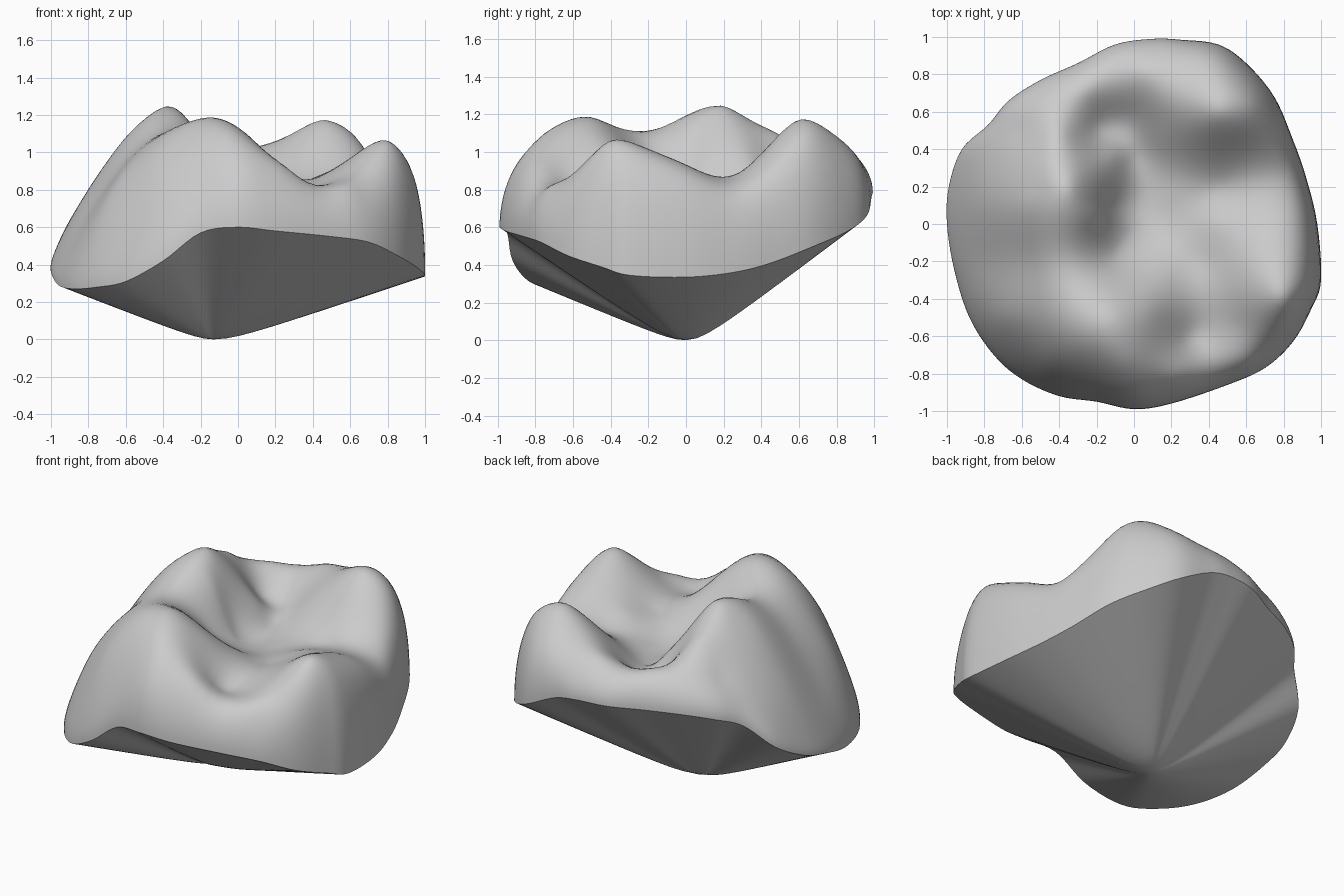
import bpy, bmesh, math

if "Cube" in bpy.data.objects:
    bpy.data.objects.remove(bpy.data.objects["Cube"])

# Margin loop, counter-clockwise: x, y, margin height, shoulder height above it
MARGIN = [
    (.98, 0, .335, .87), (.92, .25, .36, .80), (.85, .45, .41, .86), (.75, .68, .50, .95),
    (.60, .86, .58, .98), (.45, .96, .66, .98), (.25, .985, .76, .95), (.10, .99, .79, .93),
    (-.10, .96, .79, .92), (-.30, .86, .78, .93), (-.50, .77, .77, .91), (-.67, .66, .74, .87),
    (-.78, .53, .68, .80), (-.92, .40, .53, .65), (-.99, .20, .42, .52), (-1, 0, .36, .45),
    (-.96, -.25, .29, .42), (-.88, -.50, .27, .42), (-.75, -.70, .28, .45), (-.60, -.83, .31, .50),
    (-.40, -.92, .42, .62), (-.20, -.95, .57, .78), (0, -.99, .60, .86), (.20, -.96, .58, .82),
    (.50, -.86, .55, .76), (.70, -.77, .52, .76), (.85, -.63, .45, .85), (.95, -.45, .39, .96),
    (1, -.30, .345, .92)]

# Cusps, ridges, grooves and pits on the chewing surface: x, y, z
RELIEF = [
    (-.35, .20, 1.24), (-.50, .20, 1.17), (-.40, .48, 1.10), (-.12, -.50, 1.18),
    (-.05, -.75, 1.10), (-.30, -.20, 1.10), (-.60, -.20, .96), (-.80, -.20, .68),
    (-.60, .10, 1.08), (-.80, .10, .80), (-.75, .35, .85), (-.60, .50, .95),
    (-.20, .05, 1.08), (-.10, .10, .88), (-.10, -.15, .92), (-.12, .35, .92),
    (-.20, .50, .88), (-.05, .55, .84), (-.25, .72, .98), (.05, .82, 1.02),
    (0, .35, .80), (.15, .45, .90), (.15, .65, 1.02), (.45, .60, 1.17),
    (.30, .75, 1.09), (.65, .65, 1.08), (.65, .40, .95), (.40, .40, .98),
    (.45, .20, .84), (.80, .28, .83), (.20, .15, .80), (.10, -.05, .80),
    (.45, 0, .88), (.80, 0, .93), (.35, -.20, .84), (.80, -.40, 1.07),
    (.60, -.30, .97), (.55, -.55, .87), (.60, -.75, .82), (.30, -.60, .83),
    (.25, -.80, .93), (.10, -.45, 1.03), (.15, -.25, .90), (-.45, -.50, 1.05),
    (-.70, -.50, .75), (-.45, -.75, .85), (.30, -.45, .86)]


def kernel(ax, ay, bx, by):
    d = (ax - bx) ** 2 + (ay - by) ** 2
    return d * math.log(d) if d > 1e-12 else 0.0


def fit_surface(pts):
    """Thin-plate surface through the points; returns a height function."""
    n = len(pts)
    rows = [[kernel(*p[:2], *q[:2]) for q in pts] + [1, p[0], p[1], p[2]] for p in pts]
    for k in range(3):
        rows.append([(1, q[0], q[1])[k] for q in pts] + [0, 0, 0, 0])
    size = n + 3
    for i in range(size):
        best = max(range(i, size), key=lambda r: abs(rows[r][i]))
        rows[i], rows[best] = rows[best], rows[i]
        for r in range(i + 1, size):
            f = rows[r][i] / rows[i][i]
            if f:
                rows[r] = [a - f * b for a, b in zip(rows[r], rows[i])]
    w = [0.0] * size
    for i in reversed(range(size)):
        w[i] = (rows[i][-1] - sum(rows[i][j] * w[j] for j in range(i + 1, size))) / rows[i][i]
    return lambda x, y: (sum(c * kernel(x, y, q[0], q[1]) for c, q in zip(w, pts))
                         + w[n] + w[n + 1] * x + w[n + 2] * y)


def smooth_loop(pts, steps):
    """Closed Catmull-Rom curve through the points."""
    out, n = [], len(pts)
    for i in range(n):
        a, b, c, d = (pts[(i + k) % n] for k in (-1, 0, 1, 2))
        for s in range(steps):
            t = s / steps
            out.append([.5 * (2 * q + (r - p) * t + (2 * p - 5 * q + 4 * r - u) * t * t
                              + (3 * q - p - 3 * r + u) * t ** 3)
                        for p, q, r, u in zip(a, b, c, d)])
    return out


height = fit_surface(RELIEF + [(x, y, h) for x, y, m, h in MARGIN])
loop = smooth_loop(MARGIN, 5)
N = len(loop)
bm = bmesh.new()


def add_ring(f):
    return [bm.verts.new(f(*p)) for p in loop]


def bridge(a, b):
    for i in range(N):
        j = (i + 1) % N
        bm.faces.new((a[i], a[j], b[j], b[i]))


def close(ring, tip):
    v = bm.verts.new(tip)
    for i in range(N):
        bm.faces.new((ring[i], ring[(i + 1) % N], v))


# Crown: walls rise steeply from the margin and roll into the chewing surface
margin_ring = add_ring(lambda x, y, m, h: (x, y, m))
ring, RINGS = margin_ring, 36
for k in range(1, RINGS):
    t = math.cos(k / RINGS * math.pi / 2)
    wall = math.sqrt(1 - t ** 20)
    nxt = add_ring(lambda x, y, m, h: (x * t, y * t, m + (height(x * t, y * t) - m) * wall))
    bridge(ring, nxt)
    ring = nxt
close(ring, (0, 0, height(0, 0)))

# Underside: shallow cone with a rounded tip
TIP, ROUND = -.13, .12
ring = margin_ring
for k in range(1, 16):
    t = 1 - k / 16
    drop = (math.hypot(t, ROUND) - ROUND) / (math.hypot(1, ROUND) - ROUND)
    nxt = add_ring(lambda x, y, m, h: (TIP + (x - TIP) * t, y * t, m * drop))
    bridge(ring, nxt)
    ring = nxt
close(ring, (TIP, 0, 0))

bmesh.ops.recalc_face_normals(bm, faces=bm.faces)
mesh = bpy.data.meshes.new("molar_crown")
bm.to_mesh(mesh)
bm.free()
crown = bpy.data.objects.new("molar_crown", mesh)
bpy.context.collection.objects.link(crown)
bpy.context.view_layer.objects.active = crown
crown.select_set(True)
bpy.ops.object.shade_smooth_by_angle(angle=math.radians(40))
